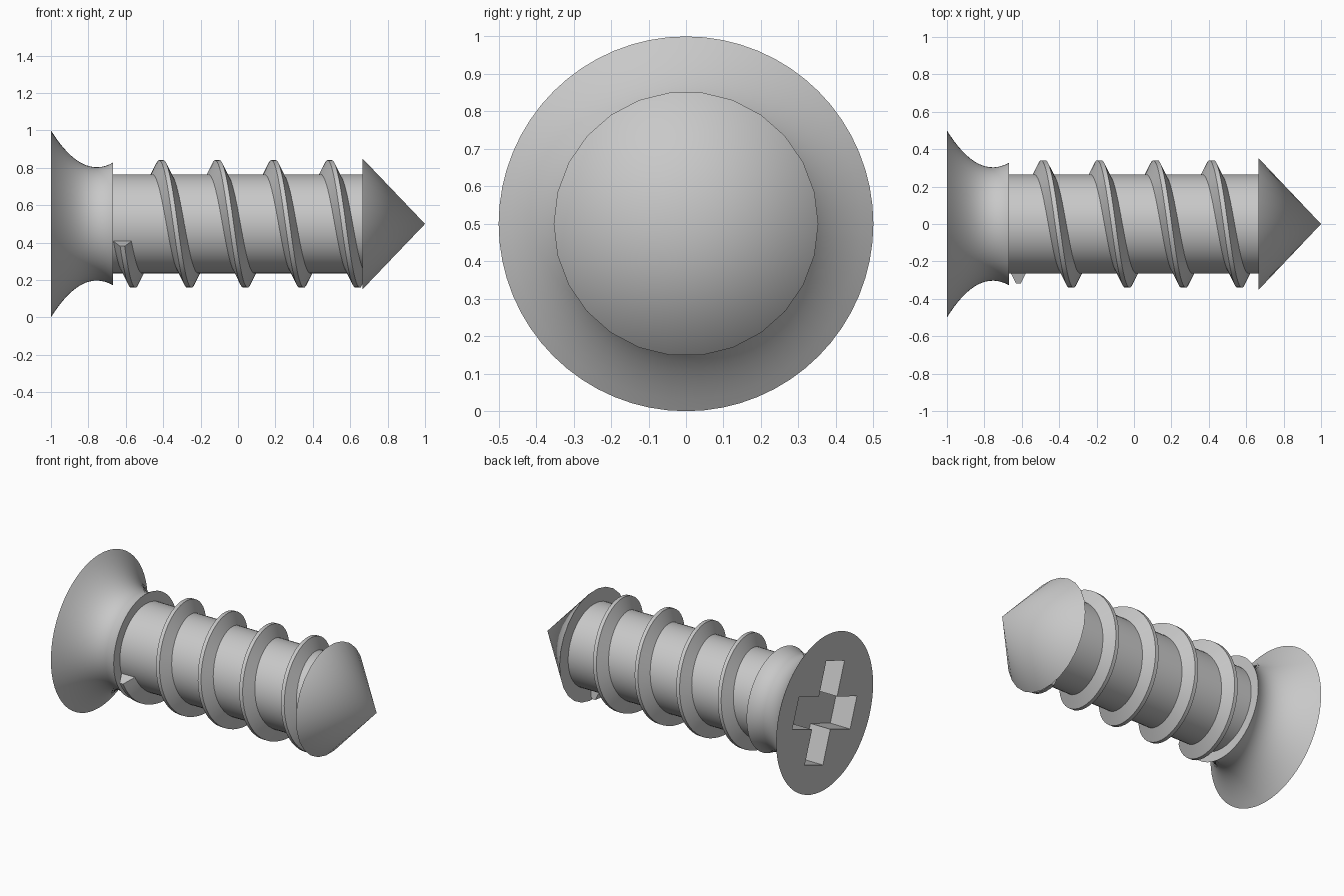
import bpy, bmesh
from math import sin, cos, pi, radians

if "Cube" in bpy.data.objects:
    bpy.data.objects.remove(bpy.data.objects["Cube"])

AXIS_Z = 0.5
SHANK_R, THREAD_R = 0.265, 0.341
PITCH = 0.3
TILT = radians(20.5)

steel = bpy.data.materials.new("grey_steel")
grey = (0.58, 0.58, 0.58, 1)
steel.diffuse_color = grey
steel.use_nodes = True
steel.node_tree.nodes["Principled BSDF"].inputs["Base Color"].default_value = grey


def around(x, r, a):
    """Point at radius r and turn a about the screw axis, starting at the front."""
    return (x, -r * cos(a), AXIS_Z - r * sin(a))


def finish(name, bm):
    bmesh.ops.remove_doubles(bm, verts=bm.verts, dist=1e-5)
    bmesh.ops.recalc_face_normals(bm, faces=bm.faces)
    mesh = bpy.data.meshes.new(name)
    bm.to_mesh(mesh)
    bm.free()
    mesh.materials.append(steel)
    obj = bpy.data.objects.new(name, mesh)
    bpy.context.collection.objects.link(obj)
    return obj


def activate(obj):
    bpy.ops.object.select_all(action='DESELECT')
    obj.select_set(True)
    bpy.context.view_layer.objects.active = obj


def smooth(obj):
    activate(obj)
    bpy.ops.object.shade_smooth_by_angle(angle=radians(30))


def lathe(name, profile, sides):
    """Solid of revolution with flat end caps."""
    bm = bmesh.new()
    rings = [[bm.verts.new(around(x, r, 2 * pi * i / sides)) for i in range(sides)]
             for x, r in profile]
    for a, b in zip(rings, rings[1:]):
        for i in range(sides):
            j = (i + 1) % sides
            bm.faces.new((a[i], a[j], b[j], b[i]))
    bm.faces.new(rings[0])
    if profile[-1][1] > 0:
        bm.faces.new(rings[-1])
    return finish(name, bm)


# Flared head with a curved neck
steps = 16
xs = [-1 + 0.333 * i / steps for i in range(steps + 1)]
head = lathe("head", [(x, 0.303 + 3.28 * (x + 0.755) ** 2) for x in xs], 64)

# Cross-shaped drive recess cut into the head
bm = bmesh.new()
arm, half, depth = 0.318, 0.1, 0.143
outline = []
for k in range(4):
    a = TILT + k * pi / 2
    for u, v in ((half, half), (arm, half), (arm, -half)):
        # each arm contributes one inner corner and two outer corners
        y, z = u * cos(a) - v * sin(a), u * sin(a) + v * cos(a)
        outline.append((a, u, v, y, z))
ordered = []
for k in range(4):
    inner, left, right = outline[3 * k:3 * k + 3]
    ordered += [right, left, inner]
base = bm.faces.new([bm.verts.new((-1.1, p[3], AXIS_Z + p[4])) for p in ordered])
moved = bmesh.ops.extrude_face_region(bm, geom=[base])["geom"]
for v in moved:
    if isinstance(v, bmesh.types.BMVert):
        v.co.x = -1 + depth
cutter = finish("recess_cutter", bm)
cutter.hide_render = True
mod = head.modifiers.new("drive_recess", 'BOOLEAN')
mod.operation = 'DIFFERENCE'
mod.solver = 'EXACT'
mod.object = cutter
activate(head)
bpy.ops.object.modifier_apply(modifier=mod.name)
bpy.data.objects.remove(cutter)
smooth(head)

# Plain cylindrical shank
smooth(lathe("shank", [(-0.68, SHANK_R), (0.68, SHANK_R)], 48))

# Conical tip, wider than the shank
smooth(lathe("tip", [(0.665, 0.353), (1, 0)], 26))

# Helical thread with a narrow flat crest
bm = bmesh.new()
section = [(-0.055, SHANK_R - 0.015), (-0.012, THREAD_R),
           (0.012, THREAD_R), (0.055, SHANK_R - 0.015)]
per_turn = 48
count = int(4.22 * per_turn)
rings = []
for i in range(count + 1):
    turn = i / per_turn
    rings.append([bm.verts.new(around(-0.618 + PITCH * turn + dx, r, TILT + 2 * pi * turn))
                  for dx, r in section])
for a, b in zip(rings, rings[1:]):
    for i in range(4):
        j = (i + 1) % 4
        bm.faces.new((a[i], a[j], b[j], b[i]))
bm.faces.new(rings[0])
bm.faces.new(rings[-1])
smooth(finish("thread", bm))
